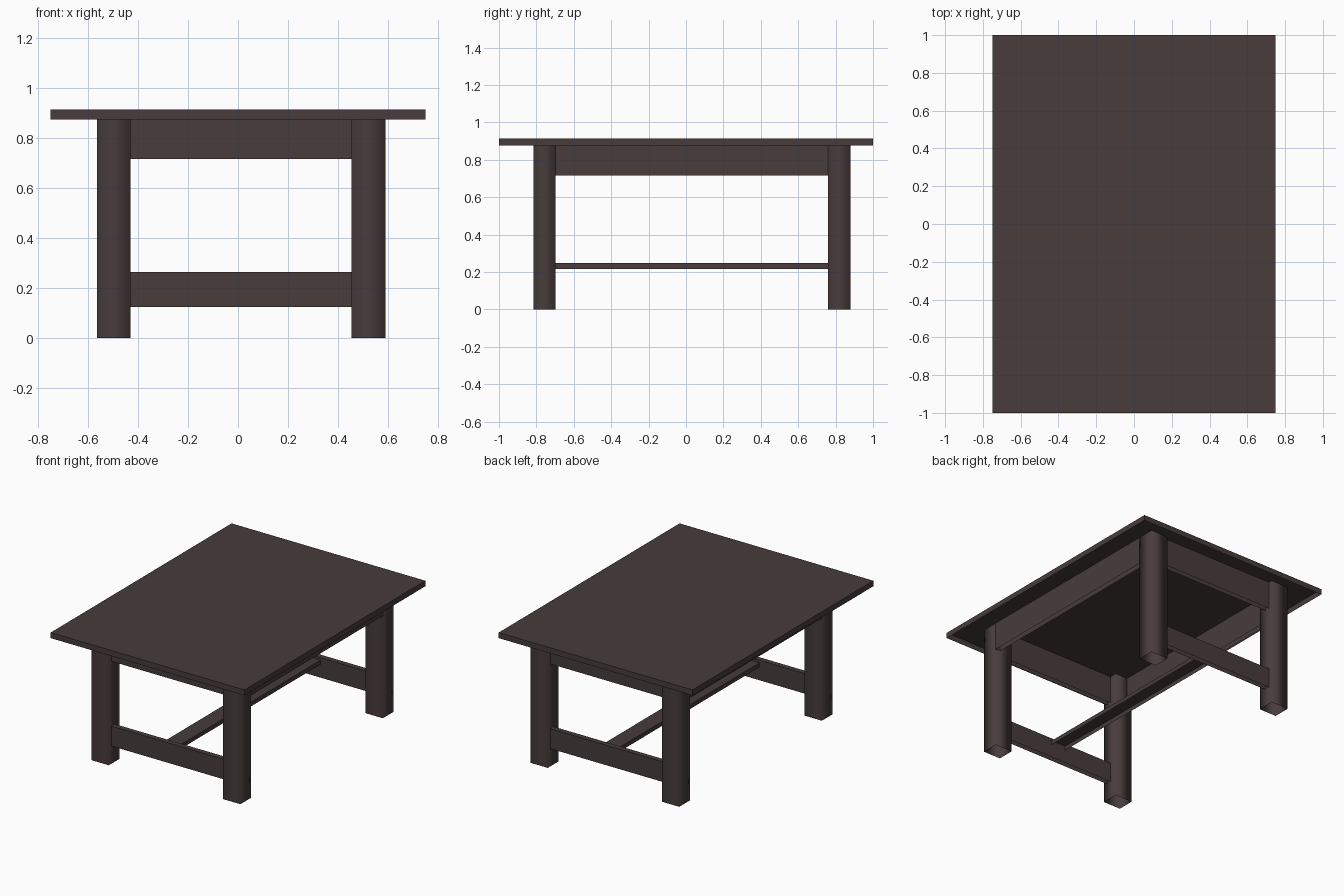
import bpy, bmesh

if "Cube" in bpy.data.objects:
    bpy.data.objects.remove(bpy.data.objects["Cube"])

wood = bpy.data.materials.new("dark brown wood")
wood.diffuse_color = (0.063, 0.045, 0.044, 1)
wood.use_nodes = True
wood.node_tree.nodes["Principled BSDF"].inputs["Base Color"].default_value = wood.diffuse_color


def box(name, x, y, z, soft_sides=False):
    """Open-bottomed box between (min, max) pairs; soft_sides smooths vertical edges."""
    bm = bmesh.new()
    bmesh.ops.create_cube(bm, size=1)
    for v in bm.verts:
        v.co = [r[0] + (c + 0.5) * (r[1] - r[0]) for c, r in zip(v.co, (x, y, z))]
    bm.normal_update()
    bmesh.ops.delete(bm, geom=[f for f in bm.faces if f.normal.z < -0.5],
                     context="FACES_ONLY")
    if soft_sides:
        for f in bm.faces:
            f.smooth = True
        for e in bm.edges:
            e.smooth = abs(e.verts[0].co.z - e.verts[1].co.z) > 0.1
    me = bpy.data.meshes.new(name)
    bm.to_mesh(me)
    bm.free()
    me.materials.append(wood)
    ob = bpy.data.objects.new(name, me)
    bpy.context.collection.objects.link(ob)
    return ob


TOP_Z, RIM_Z = 0.914, 0.875
JOIN_Z = TOP_Z - 0.002          # legs and aprons run up inside the hollow top
LEG_X = {"left": (-0.564, -0.43), "right": (0.454, 0.589)}
LEG_Y = {"front": (-0.815, -0.697), "back": (0.76, 0.88)}
INNER_X, INNER_Y = (-0.43, 0.454), (-0.697, 0.76)

# Table top: a thin plate with a rim hanging down, hollow underneath
box("table_top", (-0.75, 0.75), (-1, 1), (RIM_Z, TOP_Z))

# Four square legs
for fb, y in LEG_Y.items():
    for lr, x in LEG_X.items():
        box(f"{fb}_{lr}_leg", x, y, (0, JOIN_Z), soft_sides=True)

# End aprons and low end stretchers, set slightly in from the leg faces
for fb, y in {"front": (-0.787, -0.75), "back": (0.815, 0.852)}.items():
    box(f"{fb}_apron", INNER_X, y, (0.717, JOIN_Z))
    box(f"{fb}_stretcher", INNER_X, y, (0.124, 0.264))

# Long side aprons, flush with the outer leg faces
for lr, x in {"left": (-0.564, -0.527), "right": (0.552, 0.589)}.items():
    box(f"{lr}_apron", x, INNER_Y, (0.717, JOIN_Z))

# Flat centre stretcher joining the two end stretchers
box("centre_stretcher", (-0.045, 0.069), (-0.75, 0.815), (0.217, 0.247))
